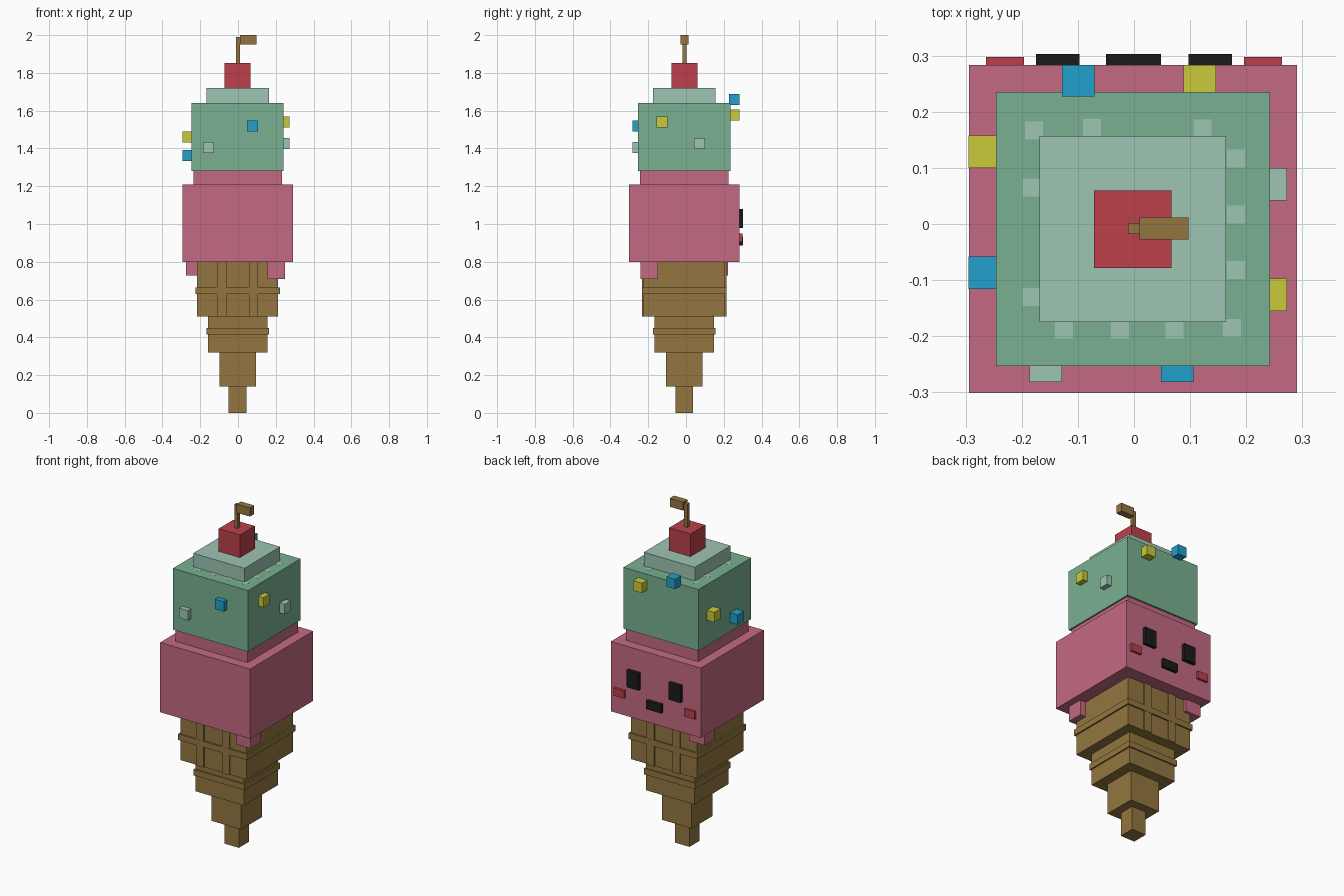
import bpy

cube = bpy.data.objects.get("Cube")
if cube:
    bpy.data.objects.remove(cube, do_unlink=True)


def linear(c):
    c /= 255
    return c / 12.92 if c <= 0.04045 else ((c + 0.055) / 1.055) ** 2.4


def material(name, rgb):
    col = (*[linear(c) for c in rgb], 1)
    m = bpy.data.materials.new(name)
    m.use_nodes = True
    m.diffuse_color = col
    bsdf = m.node_tree.nodes["Principled BSDF"]
    bsdf.inputs["Base Color"].default_value = col
    bsdf.inputs["Roughness"].default_value = 0.9
    return m


WAFER = material("wafer brown", (148, 118, 64))
PINK = material("strawberry pink", (196, 106, 130))
GREEN = material("mint green", (120, 176, 144))
PALE = material("pale mint", (157, 197, 179))
RED = material("cherry red", (188, 64, 75))
BLUE = material("sprinkle blue", (34, 160, 204))
YELLOW = material("sprinkle yellow", (203, 202, 60))
BLACK = material("face black", (27, 27, 27))


def box(name, mat, x, y, z):
    """Box spanning the ranges x, y and z."""
    lo, hi = zip(x, y, z)
    bpy.ops.mesh.primitive_cube_add(size=1, location=[(a + b) / 2 for a, b in zip(lo, hi)])
    o = bpy.context.object
    o.name = o.data.name = name
    for v in o.data.vertices:
        v.co = [c * (b - a) for c, a, b in zip(v.co, lo, hi)]
    o.data.materials.append(mat)
    return o


CX, CY = -0.002, -0.009


def tier(name, mat, half, z0, z1):
    """Square block centred on the stacking axis."""
    return box(name, mat, (CX - half, CX + half), (CY - half, CY + half), (z0, z1))


# Wafer cone: stepped blocks, two rings and upright ribs front and back
tier("cone_tip", WAFER, 0.047, 0, 0.14)
tier("cone_lower", WAFER, 0.097, 0.14, 0.32)
tier("cone_middle", WAFER, 0.157, 0.32, 0.51)
tier("cone_middle_ring", WAFER, 0.165, 0.415, 0.45)
tier("cone_upper", WAFER, 0.215, 0.51, 0.80)
tier("cone_upper_ring", WAFER, 0.224, 0.63, 0.665)
for side, y in (("front", CY - 0.215), ("back", CY + 0.215)):
    for i, x in enumerate((-0.086, 0.082)):
        box(f"cone_rib_{side}_{i + 1}", WAFER, (x - 0.024, x + 0.024),
            (y - 0.008, y + 0.008), (0.51, 0.80))

# Scoops, topping and drips
tier("pink_scoop", PINK, 0.2925, 0.80, 1.21)
tier("pink_scoop_top", PINK, 0.234, 1.21, 1.28)
tier("green_scoop", GREEN, 0.244, 1.28, 1.64)
tier("cream_topping", PALE, 0.166, 1.64, 1.72)
box("front_drip", PINK, (0.155, 0.25), (-0.242, -0.147), (0.71, 0.805))
box("back_drip", PINK, (-0.275, -0.175), (0.13, 0.222), (0.727, 0.805))

# Cherry with bent stem
tier("cherry", RED, 0.069, 1.72, 1.853)
box("cherry_stem", WAFER, (-0.011, 0.01), (-0.018, 0.002), (1.85, 1.99))
box("stem_end", WAFER, (0.01, 0.097), (-0.028, 0.012), (1.95, 2.0))

# Sprinkles on the four sides of the green scoop
S = 0.029
for mat, x, z in ((BLUE, 0.077, 1.52), (PALE, -0.157, 1.405)):
    box("front_sprinkle", mat, (x - S, x + S), (-0.282, -0.24), (z - S, z + S))
for mat, y, z in ((YELLOW, -0.126, 1.54), (PALE, 0.071, 1.425)):
    box("left_sprinkle", mat, (0.23, 0.273), (y - S, y + S), (z - S, z + S))
for mat, y, z in ((YELLOW, 0.129, 1.46), (BLUE, -0.087, 1.363)):
    box("right_sprinkle", mat, (-0.295, -0.235), (y - S, y + S), (z - S, z + S))
for mat, x, z in ((BLUE, -0.099, 1.658), (YELLOW, 0.117, 1.577)):
    box("back_sprinkle", mat, (x - S, x + S), (0.227, 0.283), (z - S, z + S))

# Pale flecks lying flush on the green scoop
flecks = ((-0.178, 0.167), (-0.075, 0.172), (0.122, 0.17), (0.182, 0.117), (0.182, 0.017),
          (0.182, -0.082), (0.175, -0.185), (0.072, -0.188), (-0.025, -0.188),
          (-0.125, -0.188), (-0.183, -0.13), (-0.183, 0.065))
for x, y in flecks:
    box("pale_fleck", PALE, (x - 0.016, x + 0.016), (y - 0.016, y + 0.016), (1.638, 1.6405))

# Face on the back of the pink scoop
for side, s in (("left", 1), ("right", -1)):
    eye, cheek = s * 0.136, s * 0.23
    box(f"{side}_eye", BLACK, (eye - 0.039, eye + 0.039), (0.275, 0.303), (0.98, 1.08))
    box(f"{side}_cheek", RED, (cheek - 0.034, cheek + 0.034), (0.275, 0.298), (0.905, 0.95))
box("mouth", BLACK, (-0.05, 0.048), (0.275, 0.303), (0.885, 0.935))
